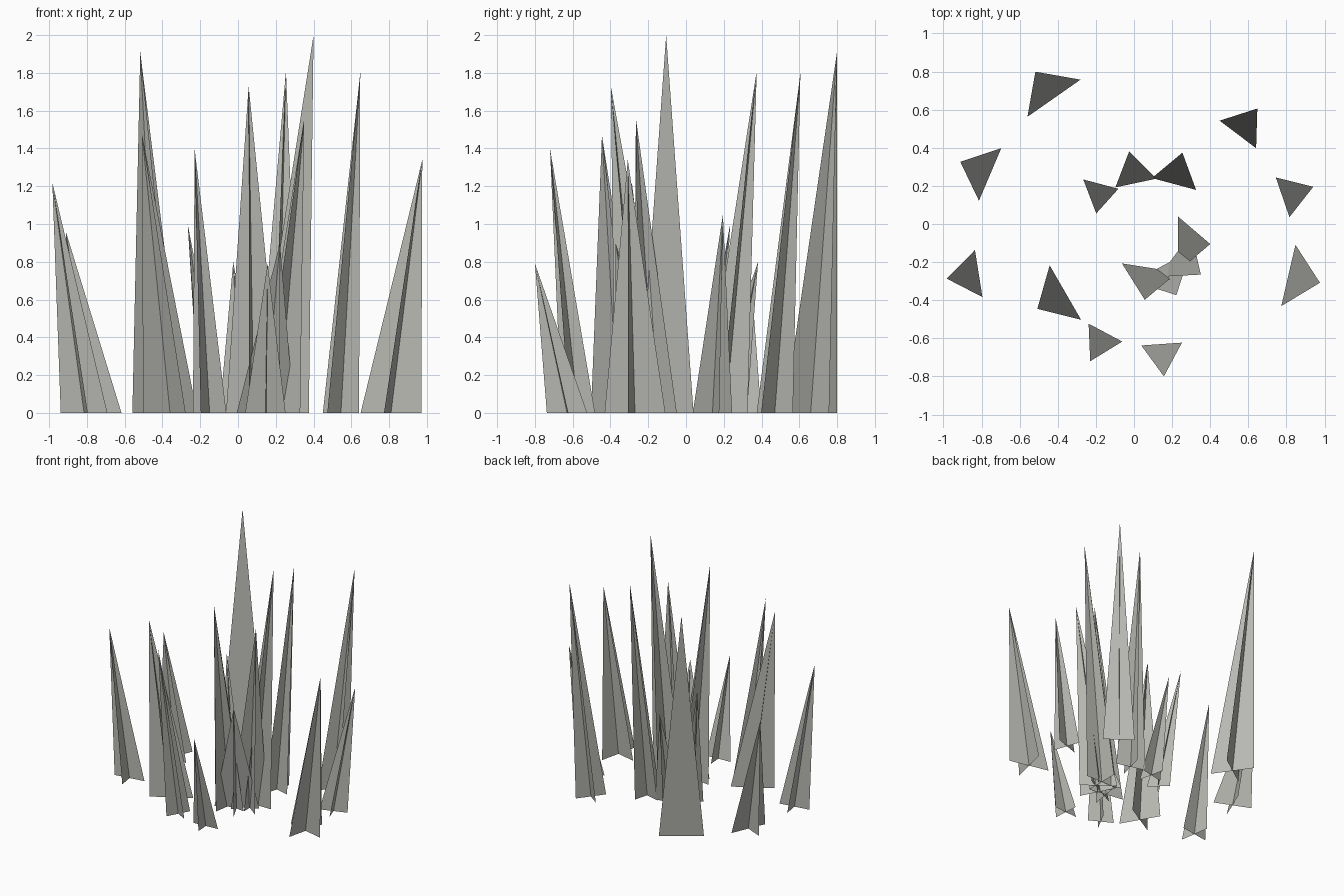
import bpy
import bmesh
from math import radians
from mathutils import Matrix, Vector

default_cube = bpy.data.objects.get("Cube")
if default_cube:
    bpy.data.objects.remove(default_cube, do_unlink=True)

# One stone grey for every blade
stone_grey = bpy.data.materials.new("stone_grey")
stone_grey.use_nodes = True
grey = (0.48, 0.48, 0.45, 1)
stone_grey.diffuse_color = grey
shader = stone_grey.node_tree.nodes["Principled BSDF"]
shader.inputs["Base Color"].default_value = grey
shader.inputs["Roughness"].default_value = 0.8

# Every tip overhangs the middle of its base by the same distance
LEAN = 0.17


def add_spike(name, x, y, heading, half_width, height):
    """Two crossed triangular sheets that share one leaning tip."""
    mesh = bpy.data.meshes.new(name)
    bm = bmesh.new()
    tip = Vector((LEAN, 0, height))
    side_sheet = Vector((0, half_width, 0))
    lean_sheet = Vector((half_width, 0, 0))
    for reach in (side_sheet, lean_sheet):
        corners = [bm.verts.new(point) for point in (-reach, reach, tip)]
        bm.faces.new(corners)
    turn = Matrix.Rotation(radians(heading), 4, "Z")
    place = Matrix.Translation((x, y, 0))
    bmesh.ops.transform(bm, matrix=place @ turn, verts=bm.verts)
    bm.to_mesh(mesh)
    bm.free()
    mesh.materials.append(stone_grey)
    spike = bpy.data.objects.new(name, mesh)
    bpy.context.collection.objects.link(spike)
    return spike


# Spike groups: base x, base y, heading in degrees, half width, height
groups = {
    "outer_back_spike": [
        (-.42, .66, 125, .17, 1.91),
        (.545, .47, 53, .12, 1.8),
    ],
    "outer_left_spike": [
        (.78, .14, 19, .11, 1.05),
        (.81, -.27, -13, .165, 1.34),
    ],
    "outer_right_spike": [
        (-.755, .26, 157, .15, .96),
        (-.815, -.26, 189, .125, 1.22),
    ],
    "outer_front_spike": [
        (-.36, -.36, 210, .165, 1.47),
        (-.15, -.57, 242, .1, 1.4),
        (.145, -.63, 274, .107, .79),
    ],
    "inner_back_spike": [
        (-.14, .12, 138, .087, 1),
        (.01, .215, 102, .11, .8),
        (.21, .21, 75, .12, 1.81),
    ],
    "inner_front_spike": [
        (.23, -.105, 0, .145, 2),
        (.083, -.23, 261, .148, 1.73),
        (.215, -.163, -37, .143, 1.56),
        (.145, -.222, -63, .17, .9),
    ],
}

for group_name, spikes in groups.items():
    for number, settings in enumerate(spikes, start=1):
        add_spike(f"{group_name}_{number}", *settings)
